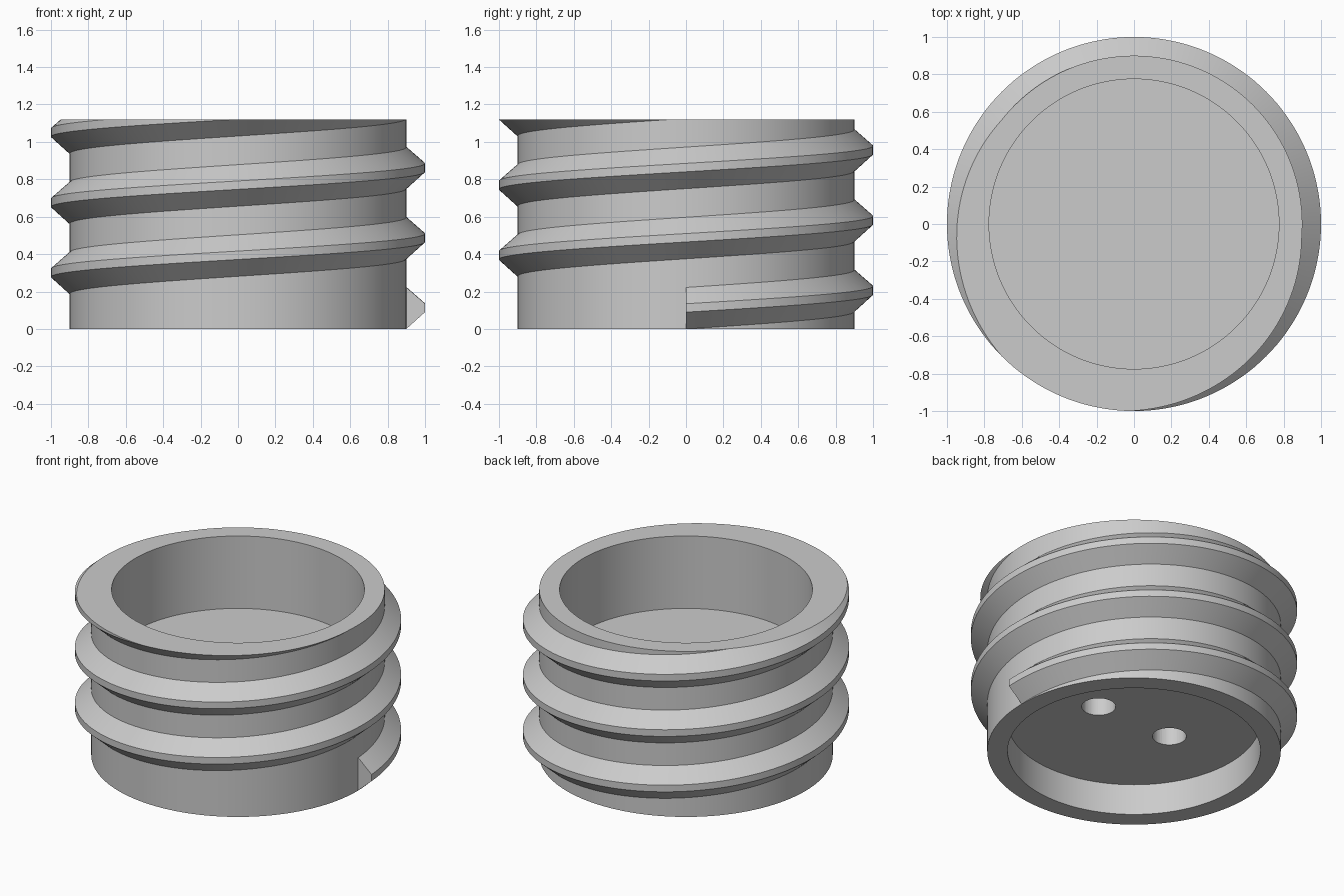
import bpy, bmesh, math
from mathutils import Vector

if "Cube" in bpy.data.objects:
    bpy.data.objects.remove(bpy.data.objects["Cube"])

SEG = 144                       # sides of every full turn
HEIGHT, PITCH, TURNS = 1.12, 0.375, 3
WALL, BORE, CREST = 0.9, 0.775, 1.0
FLOOR_LOW, FLOOR_HIGH = 0.21, 0.63

grey = bpy.data.materials.new("plain_grey")
grey.use_nodes = True
colour = (0.6, 0.6, 0.6, 1)
grey.diffuse_color = colour
grey.node_tree.nodes["Principled BSDF"].inputs["Base Color"].default_value = colour


def make_object(name, bm):
    bmesh.ops.recalc_face_normals(bm, faces=bm.faces)
    mesh = bpy.data.meshes.new(name)
    bm.to_mesh(mesh)
    bm.free()
    mesh.materials.append(grey)
    ob = bpy.data.objects.new(name, mesh)
    bpy.context.collection.objects.link(ob)
    return ob


def smooth(ob):
    bpy.ops.object.select_all(action='DESELECT')
    ob.select_set(True)
    bpy.context.view_layer.objects.active = ob
    bpy.ops.object.shade_smooth_by_angle(angle=math.radians(30))


# Plug body: lathed wall with a floor recessed from both ends
bm = bmesh.new()
profile = [(0, FLOOR_LOW), (BORE, FLOOR_LOW), (BORE, 0), (WALL, 0),
           (WALL, HEIGHT), (BORE, HEIGHT), (BORE, FLOOR_HIGH), (0, FLOOR_HIGH)]
verts = [bm.verts.new((r, 0, z)) for r, z in profile]
edges = [bm.edges.new(pair) for pair in zip(verts, verts[1:])]
bmesh.ops.spin(bm, geom=verts + edges, cent=(0, 0, 0), axis=(0, 0, 1),
               angle=math.tau, steps=SEG, use_duplicate=False)
bmesh.ops.remove_doubles(bm, verts=bm.verts, dist=0.0001)
body = make_object("threaded_body", bm)

# Two blind key holes in the underside of the floor
bm = bmesh.new()
for side in (-1, 1):
    made = bmesh.ops.create_cone(bm, cap_ends=True, segments=48,
                                 radius1=0.104, radius2=0.104, depth=0.4)
    bmesh.ops.translate(bm, verts=made["verts"],
                        vec=Vector((side * 0.283, 0, FLOOR_LOW)))
cutter = make_object("key_hole_cutter", bm)
cutter.hide_render = True
cut = body.modifiers.new("key_holes", 'BOOLEAN')
cut.operation = 'DIFFERENCE'
cut.solver = 'EXACT'
cut.object = cutter
smooth(body)
bpy.ops.object.modifier_apply(modifier=cut.name)
bpy.data.objects.remove(cutter)
smooth(body)

# Helical thread: trapezoid section swept upward, trimmed flush with the rim
bm = bmesh.new()
section = [(WALL, 0), (CREST, 0.09), (CREST, 0.135), (WALL, 0.222)]
rings = []
for i in range(SEG * TURNS + 1):
    a = math.tau * i / SEG
    rise = PITCH * i / SEG
    rings.append([bm.verts.new((r * math.cos(a), r * math.sin(a), z + rise))
                  for r, z in section])
for low, high in zip(rings, rings[1:]):
    for k in range(len(section)):
        n = (k + 1) % len(section)
        bm.faces.new((low[k], low[n], high[n], high[k]))
bm.faces.new(rings[0])
bm.faces.new(rings[-1])
trim = bmesh.ops.bisect_plane(bm, geom=bm.verts[:] + bm.edges[:] + bm.faces[:],
                              dist=0.00001, plane_co=(0, 0, HEIGHT),
                              plane_no=(0, 0, 1), clear_outer=True)
rim = [e for e in trim["geom_cut"] if isinstance(e, bmesh.types.BMEdge)]
bmesh.ops.triangle_fill(bm, use_beauty=True, edges=rim, normal=(0, 0, 1))
thread = make_object("screw_thread", bm)
smooth(thread)
